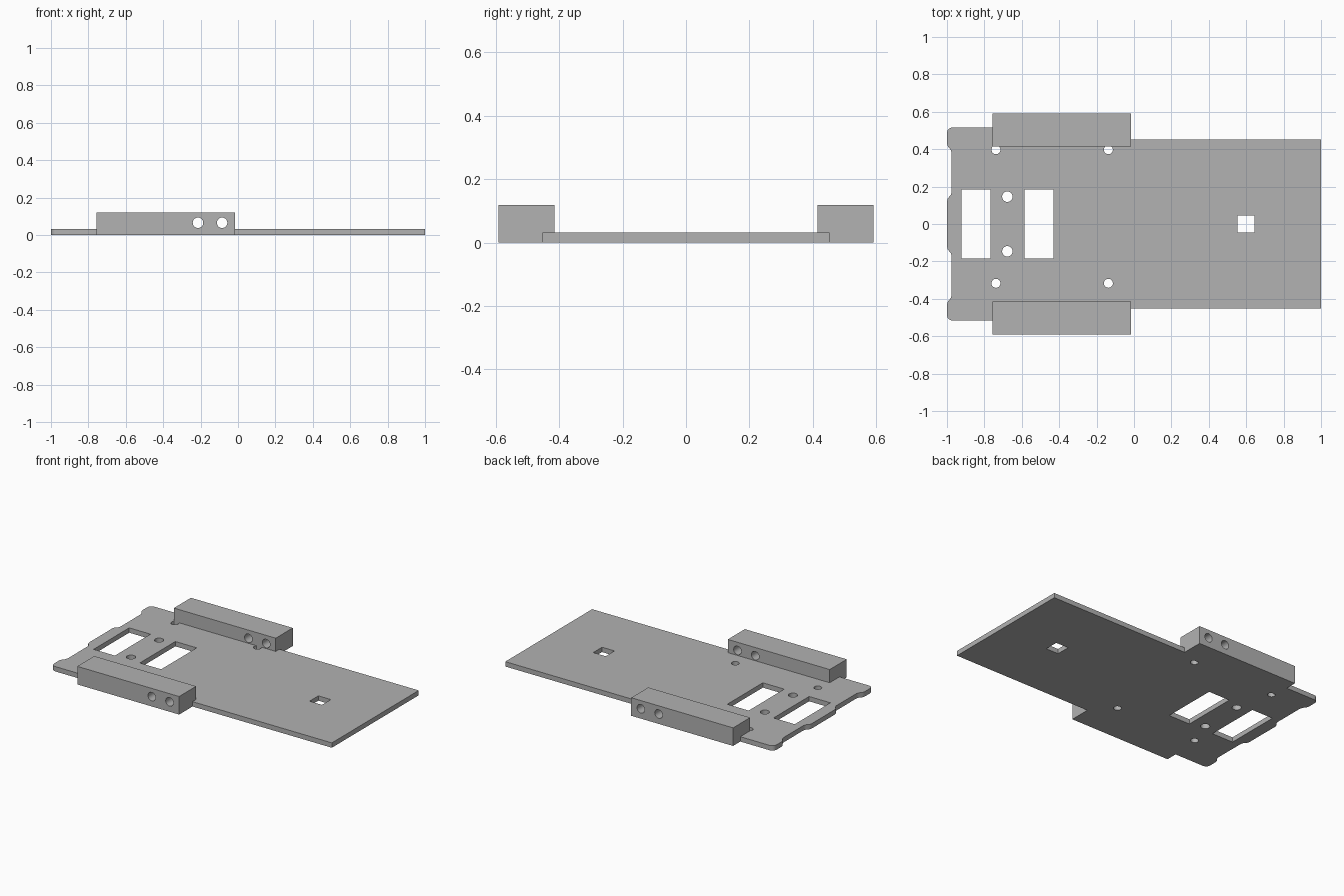
import bpy, bmesh, math

if "Cube" in bpy.data.objects:
    bpy.data.objects.remove(bpy.data.objects["Cube"])

T = 0.032                      # plate thickness
grey = bpy.data.materials.new("plain grey")
grey.diffuse_color = (0.445, 0.445, 0.445, 1)
grey.use_nodes = True
grey.node_tree.nodes["Principled BSDF"].inputs["Base Color"].default_value = grey.diffuse_color


def prism(name, pts, z0, z1):
    """Extrude a flat outline between two heights."""
    bm = bmesh.new()
    face = bm.faces.new([bm.verts.new((x, y, z0)) for x, y in pts])
    ext = bmesh.ops.extrude_face_region(bm, geom=[face])
    for v in ext["geom"]:
        if isinstance(v, bmesh.types.BMVert):
            v.co.z = z1
    bmesh.ops.recalc_face_normals(bm, faces=bm.faces)
    me = bpy.data.meshes.new(name)
    bm.to_mesh(me)
    bm.free()
    me.materials.append(grey)
    ob = bpy.data.objects.new(name, me)
    bpy.context.collection.objects.link(ob)
    return ob


def box(name, x0, x1, y0, y1, z0, z1):
    return prism(name, [(x0, y0), (x1, y0), (x1, y1), (x0, y1)], z0, z1)


def circle(cx, cy, r, n=32):
    return [(cx + r * math.cos(2 * math.pi * i / n),
             cy + r * math.sin(2 * math.pi * i / n)) for i in range(n)]


def combine(target, tool, op):
    """Apply a boolean and remove the tool object."""
    tool.hide_render = True
    mod = target.modifiers.new("combine", 'BOOLEAN')
    mod.operation, mod.object, mod.solver = op, tool, 'EXACT'
    bpy.context.view_layer.objects.active = target
    bpy.ops.object.modifier_apply(modifier=mod.name)
    bpy.data.objects.remove(tool)


# Plate outline, upper half: wide scalloped end, step, narrow long end
half = [(1, 0.452), (-0.3, 0.452), (-0.3, 0.516)]
half += [(-0.97 + 0.03 * math.cos(math.radians(a)),
          0.486 + 0.03 * math.sin(math.radians(a))) for a in range(90, 181, 15)]
half += [(-1, 0.43), (-0.995, 0.415), (-0.98, 0.396), (-0.975, 0.38),
         (-0.975, 0.17), (-0.98, 0.154), (-0.995, 0.138), (-1, 0.122)]
plate = prism("base_plate", half + [(x, -y) for x, y in reversed(half)], 0, T)

# Rectangular windows
for x0, x1, h in [(-0.922, -0.767, 0.185), (-0.586, -0.43, 0.185),
                  (0.553, 0.644, 0.046)]:
    combine(plate, box("window_cutter", x0, x1, -h, h, -0.1, 0.1), 'DIFFERENCE')

# Round screw holes
holes = [(-0.677, y, 0.028) for y in (-0.146, 0.146)]
holes += [(x, y, 0.024) for x in (-0.738, -0.137) for y in (-0.317, 0.397)]
for x, y, r in holes:
    combine(plate, prism("hole_cutter", circle(x, y, r), -0.1, 0.1), 'DIFFERENCE')

# Side blocks with two cross-drilled holes each, fused to the plate
for s in (-1, 1):
    y0, y1 = sorted((s * 0.414, s * 0.591))
    block = box("side_block", -0.757, -0.015, y0, y1, 0, 0.119)
    for x in (-0.214, -0.085):
        drill = prism("drill_cutter", circle(x, -0.065, 0.028), -1, 1)
        drill.rotation_euler.x = -math.pi / 2
        bpy.context.view_layer.update()
        combine(block, drill, 'DIFFERENCE')
    combine(plate, block, 'UNION')

bpy.ops.object.select_all(action='DESELECT')
plate.select_set(True)
bpy.context.view_layer.objects.active = plate
bpy.ops.object.shade_smooth_by_angle(angle=math.radians(30))
